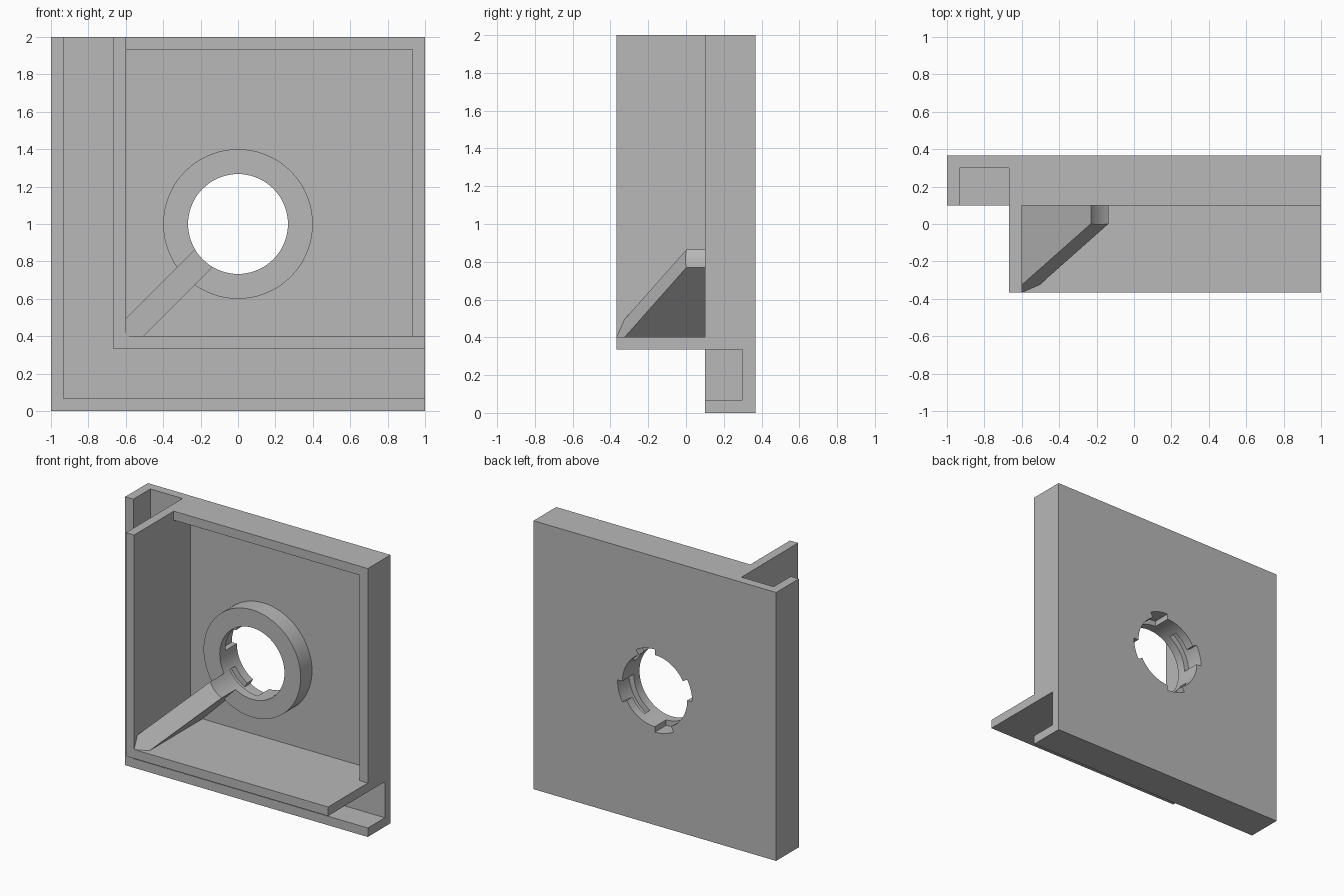
import bpy, bmesh, math

cube = bpy.data.objects.get("Cube")
if cube:
    bpy.data.objects.remove(cube, do_unlink=True)

# One flat grey for everything
grey = bpy.data.materials.new("plain_grey")
grey.use_nodes = True
colour = (0.48, 0.48, 0.48, 1)
grey.diffuse_color = colour
grey.node_tree.nodes["Principled BSDF"].inputs["Base Color"].default_value = colour

# Main dimensions
T = 0.067              # wall thickness
BACK = 0.367           # rear surface
PLATE = BACK - T       # front of the back plate
RIM = 0.1              # front edge of rim and lip
FRONT = -0.367         # front edge of the tall walls
WX, WZ = -0.667, 0.335  # outer sides of the tall walls
BORE, SLOT, HUB = 0.267, 0.308, 0.4


def prism(name, outline, front, back):
    """Extrude an x-z outline along y; front may be a function of x and z."""
    bm = bmesh.new()
    near = front if callable(front) else (lambda x, z: front)
    a = [bm.verts.new((x, near(x, z), z)) for x, z in outline]
    b = [bm.verts.new((x, back, z)) for x, z in outline]
    bm.faces.new(a)
    bm.faces.new(b[::-1])
    for i in range(len(a)):
        j = (i + 1) % len(a)
        bm.faces.new((a[j], a[i], b[i], b[j]))
    bmesh.ops.recalc_face_normals(bm, faces=bm.faces)
    mesh = bpy.data.meshes.new(name)
    bm.to_mesh(mesh)
    bm.free()
    mesh.materials.append(grey)
    obj = bpy.data.objects.new(name, mesh)
    bpy.context.collection.objects.link(obj)
    return obj


def corner(x, z, dx, dz, x_end, z_end):
    """L-shaped outline with its corner at x, z and arms to x_end, z_end."""
    return [(x, z), (x_end, z), (x_end, z + dz), (x + dx, z + dz),
            (x + dx, z_end), (x, z_end)]


def circle(inner, outer=None, width=0):
    """Circle outline, optionally widened over four slots of given degrees."""
    pts = []
    for start in range(0, 360, 90):
        arcs = [(inner, start, start + 90 - width)]
        if width:
            arcs.append((outer, start + 90 - width, start + 90))
        for r, a0, a1 in arcs:
            last = a1 + 5 if width else a1
            for deg in range(a0, last, 5):
                t = math.radians(deg)
                pts.append((r * math.cos(t), 1 + r * math.sin(t)))
    return pts


def cut(obj, cutters):
    """Subtract the cutters from the object and bake the result."""
    for c in cutters:
        mod = obj.modifiers.new("cut", 'BOOLEAN')
        mod.operation = 'DIFFERENCE'
        mod.solver = 'EXACT'
        mod.object = c
    bpy.context.view_layer.update()
    graph = bpy.context.evaluated_depsgraph_get()
    mesh = bpy.data.meshes.new_from_object(obj.evaluated_get(graph))
    obj.modifiers.clear()
    obj.data = mesh


# Back plate, edge lip, tall walls and recess rim
plate = prism("back_plate", [(-1, 0), (1, 0), (1, 2), (-1, 2)], PLATE, BACK)
prism("edge_lip", corner(-1, 0, T, T, 1, 2), RIM, PLATE)
prism("tall_walls", corner(WX, WZ, T, T, 1, 2), FRONT, PLATE)
prism("recess_rim", corner(1, 2, -T, -T, WX + T, WZ + T), RIM, PLATE)

# Hub ring around the bore
hub = prism("hub_ring", circle(HUB), BACK - 3 * T, PLATE)

# Sloping brace from the wall corner to the bore
CX, CZ, HALF, END = WX + T, WZ + T, 0.095, 0.72
brace = prism("corner_brace",
              [(CX, CZ), (CZ - 1 + HALF, CZ),
               ((END - 1 + HALF) / 2, (END + 1 - HALF) / 2),
               ((END - 1 - HALF) / 2, (END + 1 + HALF) / 2),
               (CX, CX + 1 + HALF)],
              lambda x, z: 0.443 * (x + z - 0.63), PLATE)

# Bore with bayonet entries in the plate and locking grooves in the hub
bore = prism("bore_cutter", circle(BORE), -1, 1)
entry = prism("entry_cutter", circle(BORE, SLOT, 30), PLATE - 0.1, BACK + 0.1)
groove = prism("groove_cutter", circle(BORE, SLOT, 60), BACK - 2 * T, PLATE + 0.05)
cut(plate, [entry])
cut(hub, [bore, groove])
cut(brace, [bore, groove])
for helper in (bore, entry, groove):
    bpy.data.objects.remove(helper, do_unlink=True)

# Smooth the round surfaces and keep hard edges
bpy.ops.object.select_all(action='DESELECT')
for obj in (plate, hub, brace):
    obj.select_set(True)
bpy.context.view_layer.objects.active = hub
bpy.ops.object.shade_smooth_by_angle(angle=math.radians(30))
